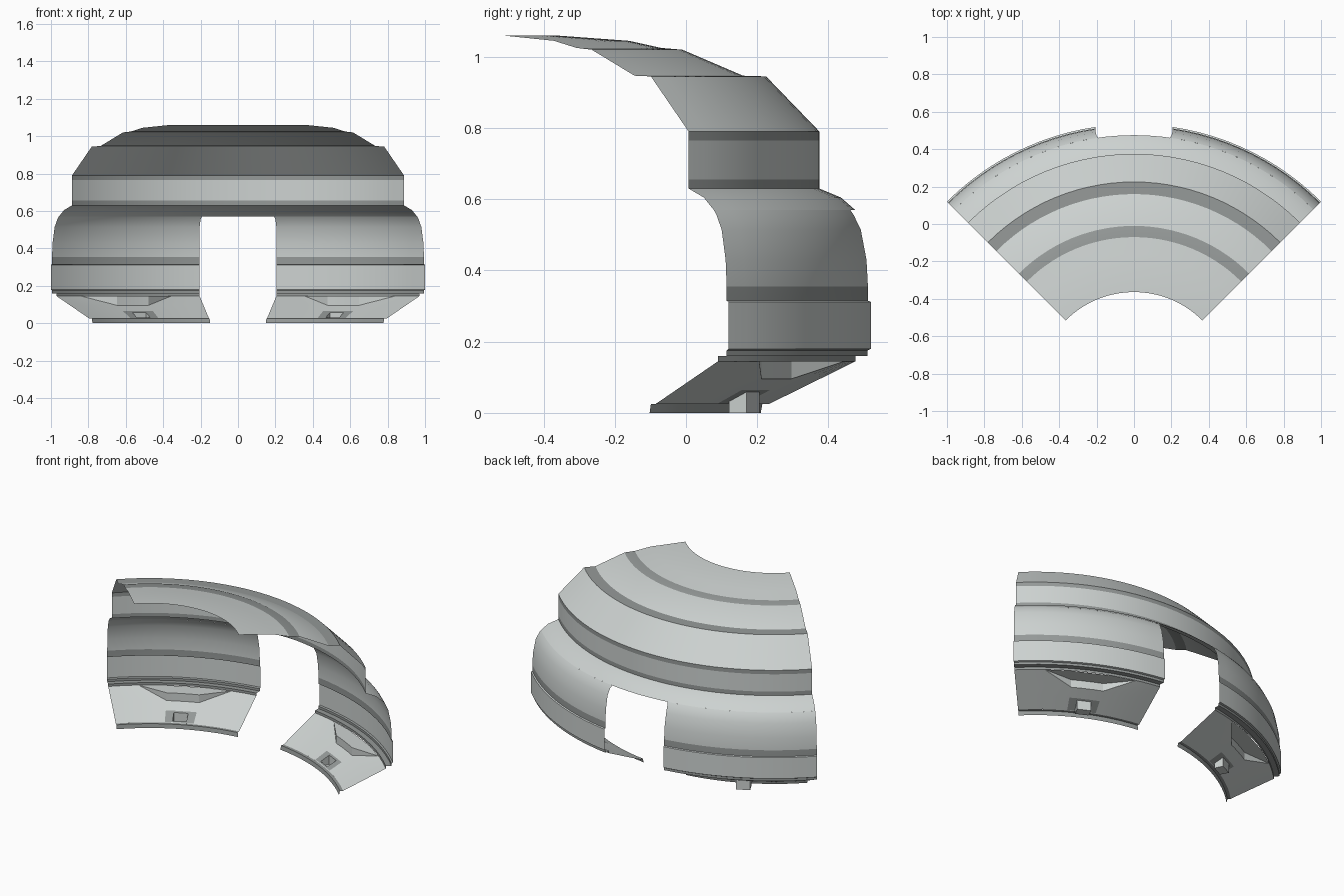
import bpy, bmesh
from math import sin, cos, asin, radians, degrees

if "Cube" in bpy.data.objects:
    bpy.data.objects.remove(bpy.data.objects["Cube"])

CENTRE_Y = -0.88      # axis of the quarter ring
END = 45              # half sweep in degrees
LIGHT, DARK = 0, 1


def material(name, rgb):
    m = bpy.data.materials.new(name)
    m.use_nodes = True
    m.diffuse_color = (*rgb, 1)
    m.node_tree.nodes["Principled BSDF"].inputs["Base Color"].default_value = (*rgb, 1)
    return m


MATS = [material("light_grey", (0.61, 0.645, 0.635)),
        material("dark_grey", (0.30, 0.32, 0.315))]


def polar(r, angle, z):
    a = radians(angle)
    return (r * sin(a), CENTRE_Y + r * cos(a), z)


def add_face(bm, verts, mat=LIGHT):
    f = bm.faces.new(verts)
    f.material_index = mat
    return f


def finish(bm, name):
    """Turn the half into an object mirrored across x."""
    mesh = bpy.data.meshes.new(name)
    bm.to_mesh(mesh)
    bm.free()
    ob = bpy.data.objects.new(name, mesh)
    bpy.context.collection.objects.link(ob)
    for m in MATS:
        mesh.materials.append(m)
    mod = ob.modifiers.new("Mirror", "MIRROR")
    mod.use_axis[0] = True
    bpy.ops.object.select_all(action="DESELECT")
    ob.select_set(True)
    bpy.context.view_layer.objects.active = ob
    bpy.ops.object.shade_smooth_by_angle(angle=radians(20))
    return ob


def swept_sheet(name, rows, steps):
    """Rows run downwards: radius, height, inner x, colour of the strip below."""
    bm = bmesh.new()
    grid = []
    for r, z, x, _ in rows:
        a0 = degrees(asin(x / r))
        grid.append([bm.verts.new(polar(r, a0 + (END - a0) * j / steps, z))
                     for j in range(steps + 1)])
    for i in range(len(rows) - 1):
        for j in range(steps):
            add_face(bm, (grid[i][j], grid[i][j + 1], grid[i + 1][j + 1], grid[i + 1][j]),
                     rows[i][3])
    return finish(bm, name)


# Stepped roof, upright collar and the shoulder above the doorway
swept_sheet("roof_and_collar", [
    (0.516, 1.06, 0, LIGHT), (0.72, 1.045, 0, LIGHT),
    (0.81, 1.025, 0, DARK), (0.87, 1.02, 0, LIGHT),
    (1.04, 0.947, 0, DARK), (1.105, 0.945, 0, LIGHT),
    (1.255, 0.79, 0, DARK), (1.255, 0.765, 0, LIGHT),
    (1.255, 0.655, 0, DARK), (1.255, 0.63, 0, LIGHT),
    (1.315, 0.605, 0, LIGHT), (1.355, 0.57, 0, LIGHT)], 14)

# Outer walls either side of the doorway, down to the stepped lip
DOOR = 0.205
swept_sheet("side_wall", [
    (1.355, 0.57, 0.192, LIGHT), (1.366, 0.555, 0.2, LIGHT),
    (1.386, 0.515, DOOR, LIGHT), (1.402, 0.43, DOOR, LIGHT),
    (1.406, 0.355, DOOR, DARK), (1.406, 0.315, DOOR, LIGHT),
    (1.414, 0.312, DOOR, LIGHT), (1.414, 0.18, DOOR, DARK),
    (1.405, 0.175, DOOR, DARK), (1.405, 0.16, DOOR, DARK),
    (1.372, 0.16, DOOR, DARK), (1.372, 0.145, DOOR, DARK)], 12)

# Foot rim
swept_sheet("foot_rim", [
    (1.124, 0.025, 0.155, DARK), (1.105, 0.025, 0.152, DARK),
    (1.1, 0, 0.148, DARK)], 12)

# Sloping skirt with a raised step and a small square pocket
MID, TOP_Z = 26.4, 0.145
R_TOP, R_STEP, R_LOW = 1.372, 1.27, 1.124
SIDE = 4              # columns on each side of the step


def slope_z(r):
    return 0.025 + (r - R_LOW) / (R_TOP - R_LOW) * (TOP_Z - 0.025)


bm = bmesh.new()
radii = [R_TOP, R_STEP, 1.205, 1.193, 1.137, 1.128, R_LOW]
grid = []
for r in radii:
    wide, narrow = (11.3, 5) if r == R_TOP else (4.25, 2)
    x = 0.155 + 0.05 * (r - R_LOW) / (R_TOP - R_LOW)
    a0 = degrees(asin(x / r))
    left, right = MID - wide, MID + wide
    angles = [a0 + (left - a0) * k / SIDE for k in range(SIDE)]
    angles += [left, MID - narrow, MID + narrow]
    angles += [right + (END - right) * k / SIDE for k in range(SIDE + 1)]
    grid.append([bm.verts.new(polar(r, a, slope_z(r))) for a in angles])

centre = range(SIDE, SIDE + 3)
for i in range(len(radii) - 1):
    for j in range(len(grid[0]) - 1):
        in_step = i == 0 and j in centre
        in_pocket = i == 3 and j == SIDE + 1
        if in_step or in_pocket:
            continue
        frame = 2 <= i <= 4 and j in centre
        add_face(bm, (grid[i][j], grid[i][j + 1], grid[i + 1][j + 1], grid[i + 1][j]),
                 DARK if frame else LIGHT)

# Step: upright front, triangular cheeks and flat top
edge = grid[1][SIDE:SIDE + 4]
back = grid[0][SIDE:SIDE + 4]
crest = [bm.verts.new((v.co.x, v.co.y, TOP_Z)) for v in edge]
for k in range(3):
    add_face(bm, (crest[k], crest[k + 1], edge[k + 1], edge[k]))
    add_face(bm, (back[k], back[k + 1], crest[k + 1], crest[k]))
add_face(bm, (back[0], crest[0], edge[0]))
add_face(bm, (crest[3], back[3], edge[3]))

# Pocket: four walls and a floor at ground level
c = SIDE + 1
mouth = [grid[3][c], grid[3][c + 1], grid[4][c + 1], grid[4][c]]
floor = [bm.verts.new((v.co.x, v.co.y, 0)) for v in mouth]
for k in range(4):
    n = (k + 1) % 4
    add_face(bm, (mouth[k], mouth[n], floor[n], floor[k]))
add_face(bm, floor)
finish(bm, "sloping_skirt")
